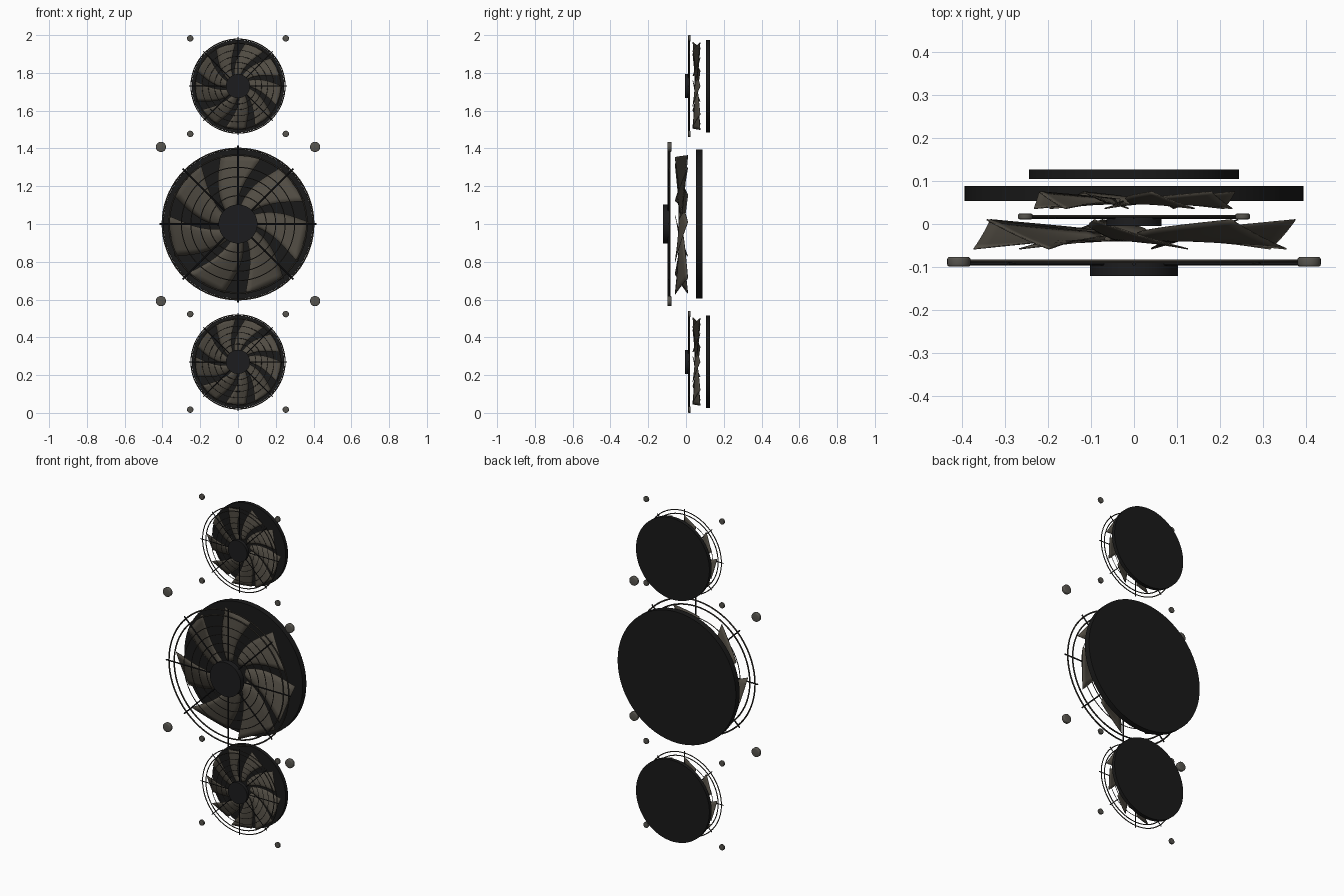
import bpy, bmesh, math
from mathutils import Matrix, Vector

cube = bpy.data.objects.get("Cube")
if cube:
    bpy.data.objects.remove(cube, do_unlink=True)


def material(name, rgb):
    m = bpy.data.materials.new(name)
    m.use_nodes = True
    m.diffuse_color = (*rgb, 1)
    bsdf = m.node_tree.nodes["Principled BSDF"]
    bsdf.inputs["Base Color"].default_value = (*rgb, 1)
    bsdf.inputs["Roughness"].default_value = 0.6
    return m


BLACK = material("matte black", (0.01, 0.01, 0.01))
HUB = material("hub charcoal", (0.012, 0.012, 0.013))
WIRE = material("wire brown grey", (0.045, 0.04, 0.033))
BLADE = material("blade warm grey", (0.082, 0.072, 0.056))
BOLT = material("bolt grey", (0.095, 0.09, 0.078))


def finish(name, bm, mat):
    bmesh.ops.recalc_face_normals(bm, faces=bm.faces)
    mesh = bpy.data.meshes.new(name)
    bm.to_mesh(mesh)
    bm.free()
    mesh.materials.append(mat)
    obj = bpy.data.objects.new(name, mesh)
    bpy.context.collection.objects.link(obj)
    bpy.ops.object.select_all(action='DESELECT')
    obj.select_set(True)
    bpy.context.view_layer.objects.active = obj
    bpy.ops.object.shade_smooth_by_angle(angle=math.radians(35))
    return obj


def polar(r, a, y, z):
    return Vector((r * math.cos(a), y, z + r * math.sin(a)))


def disc(name, centre, radius, y0, y1, mat, sides=64, bevel=0):
    """Cylinder whose axis runs front to back."""
    x, z = centre
    bm = bmesh.new()
    place = Matrix.Translation((x, (y0 + y1) / 2, z)) @ Matrix.Rotation(math.pi / 2, 4, 'X')
    bmesh.ops.create_cone(bm, cap_ends=True, segments=sides, radius1=radius,
                          radius2=radius, depth=y1 - y0, matrix=place)
    if bevel:
        rims = [e for e in bm.edges if abs(e.verts[0].co.y - e.verts[1].co.y) < 1e-5]
        bmesh.ops.bevel(bm, geom=rims, offset=bevel, segments=3, profile=0.5, affect='EDGES')
    finish(name, bm, mat)


def rings(name, z, y, radii, wire):
    """Concentric wire rings."""
    bm = bmesh.new()
    steps, sides = 72, 6
    for radius in radii:
        rows = []
        for i in range(steps):
            a = math.tau * i / steps
            tube = [math.tau * j / sides for j in range(sides)]
            rows.append([bm.verts.new(polar(radius + wire * math.cos(t), a,
                                            y + wire * math.sin(t), z)) for t in tube])
        for i in range(steps):
            here, there = rows[i], rows[(i + 1) % steps]
            for j in range(sides):
                k = (j + 1) % sides
                bm.faces.new((here[j], here[k], there[k], there[j]))
    finish(name, bm, WIRE)


def spokes(name, z, y, inner, outer, wire, count=8):
    """Radial wires from the hub to just past the outer ring."""
    bm = bmesh.new()
    for i in range(count):
        a = math.tau * i / count
        place = (Matrix.Translation(polar((inner + outer) / 2, a, y, z))
                 @ Matrix.Rotation(-a, 4, 'Y') @ Matrix.Rotation(math.pi / 2, 4, 'Y'))
        bmesh.ops.create_cone(bm, cap_ends=True, segments=8, radius1=wire, radius2=wire,
                              depth=outer - inner, matrix=place)
    finish(name, bm, HUB)


def blades(name, z, count, root, tip, front, back, first, width):
    """Swept, cambered blades with straight chords; the pitch grows towards the tip."""
    bm = bmesh.new()
    rows, cols = 10, 6
    sweep = math.radians(28)
    middle, half = (front + back) / 2, (back - front) / 2
    for n in range(count):
        lead = math.radians(first) + math.tau * n / count
        grid = []
        for i in range(rows + 1):
            t = i / rows
            r = root + (tip - root) * t
            span = math.radians(width) * (1.2 - 0.2 * t)
            centre = lead + math.radians(width) / 2 + sweep * (1 - t) ** 1.3
            depth = half * (0.12 + 0.88 * t)
            start = polar(r, centre - span / 2, middle - depth, z)
            end = polar(r, centre + span / 2, middle + depth, z)
            row = []
            for j in range(cols + 1):
                u = j / cols
                bulge = half * (0.1 + 0.35 * (1 - t)) * 4 * u * (1 - u)
                row.append(bm.verts.new(start.lerp(end, u) - Vector((0, bulge, 0))))
            grid.append(row)
        for i in range(rows):
            for j in range(cols):
                bm.faces.new((grid[i][j], grid[i][j + 1], grid[i + 1][j + 1], grid[i + 1][j]))
    solid = finish(name, bm, BLADE).modifiers.new("thickness", 'SOLIDIFY')
    solid.thickness = 0.003
    solid.offset = 0


def bolts(name, z, offset, radius, y0, y1):
    for sx, side in ((-1, "right"), (1, "left")):
        for sz, level in ((-1, "lower"), (1, "upper")):
            disc(f"{name}_{level}_{side}_bolt", (sx * offset, z + sz * offset),
                 radius, y0, y1, BOLT, 24, radius * 0.18)


# Large central fan
Z = 1.0
disc("large_back_disc", (0, Z), 0.395, 0.053, 0.088, BLACK)
blades("large_blades", Z, 7, 0.08, 0.376, -0.058, 0.01, 19, 34)
rings("large_outer_rings", Z, -0.087, [0.365, 0.40], 0.0045)
rings("large_inner_rings", Z, -0.087, [0.15, 0.20, 0.25, 0.30], 0.0025)
spokes("large_spokes", Z, -0.093, 0.09, 0.415, 0.004)
disc("large_hub", (0, Z), 0.103, -0.121, -0.088, HUB, 48)
bolts("large", Z, 0.408, 0.027, -0.099, -0.077)

# Small fans above and below
for label, Z in (("upper", 1.73), ("lower", 0.27)):
    disc(label + "_back_disc", (0, Z), 0.245, 0.105, 0.127, BLACK)
    blades(label + "_blades", Z, 9, 0.05, 0.235, 0.036, 0.075, 13, 27)
    rings(label + "_outer_rings", Z, 0.018, [0.227, 0.249], 0.003)
    rings(label + "_inner_rings", Z, 0.018, [0.095, 0.125, 0.157, 0.19], 0.0016)
    spokes(label + "_spokes", Z, 0.014, 0.055, 0.259, 0.0025)
    disc(label + "_hub", (0, Z), 0.064, -0.005, 0.016, HUB, 48)
    bolts(label, Z, 0.253, 0.017, 0.011, 0.024)
